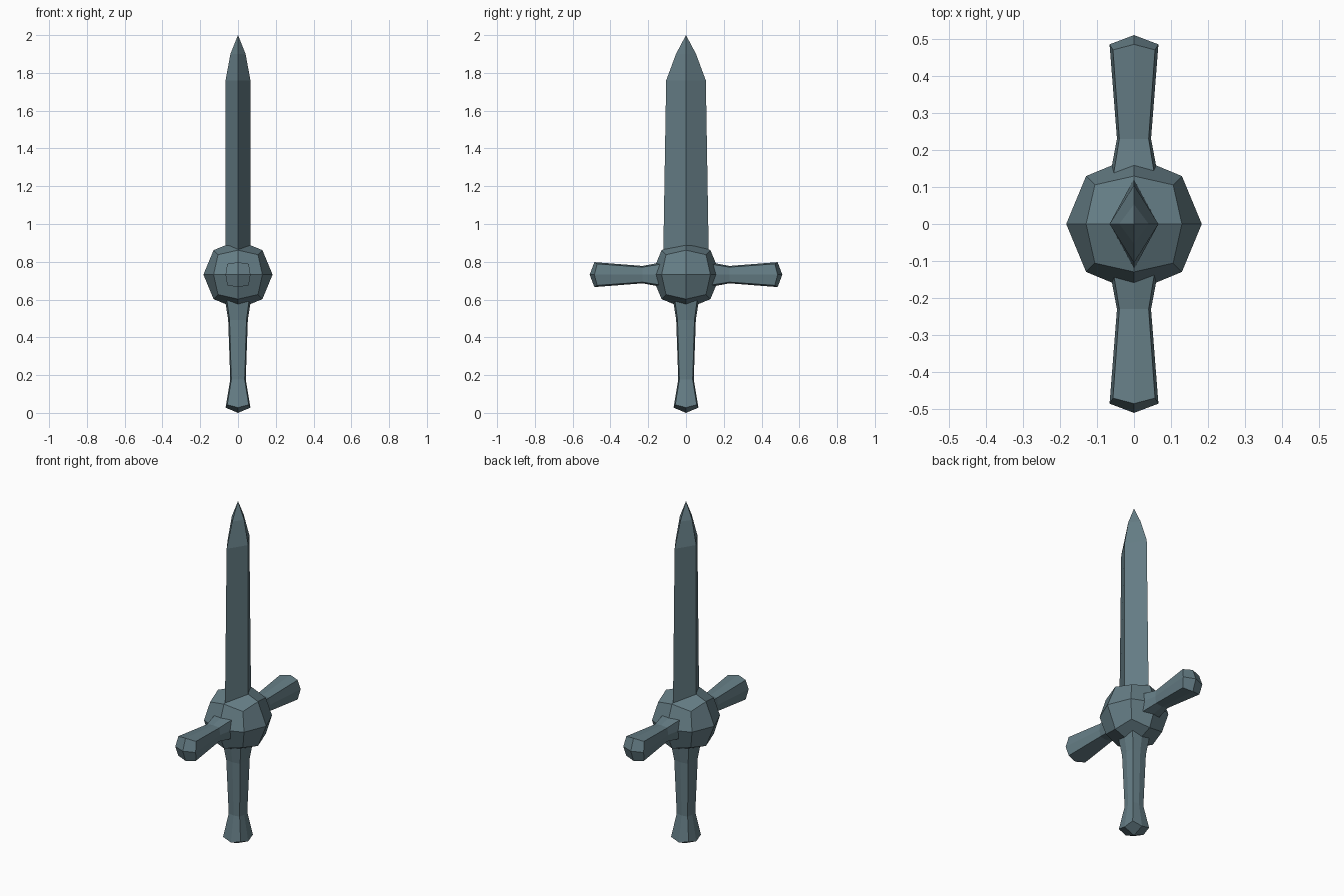
import bpy, bmesh
from mathutils import Matrix, Vector

cube = bpy.data.objects.get("Cube")
if cube:
    bpy.data.objects.remove(cube, do_unlink=True)

steel = bpy.data.materials.new("slate_steel")
steel.use_nodes = True
colour = (0.13, 0.205, 0.235, 1)
steel.diffuse_color = colour
steel.node_tree.nodes["Principled BSDF"].inputs["Base Color"].default_value = colour

HUB = Vector((0, 0, 0.732))


def finish(bm, name, matrix):
    bm.transform(matrix)
    bmesh.ops.recalc_face_normals(bm, faces=bm.faces)
    mesh = bpy.data.meshes.new(name)
    bm.to_mesh(mesh)
    bm.free()
    mesh.materials.append(steel)
    obj = bpy.data.objects.new(name, mesh)
    bpy.context.collection.objects.link(obj)


def loft(bm, rings):
    """Join successive rings of points with quads; return the vertex rings."""
    loops = [[bm.verts.new(p) for p in ring] for ring in rings]
    for a, b in zip(loops, loops[1:]):
        n = len(a)
        for i in range(n):
            bm.faces.new((a[i], a[(i + 1) % n], b[(i + 1) % n], b[i]))
    return loops


def cap_point(bm, loop, point, step=1):
    """Close a ring onto one point, with triangles or corner quads."""
    tip = bm.verts.new(point)
    n = len(loop)
    for i in range(0, n, step):
        bm.faces.new([loop[(i + k) % n] for k in range(step + 1)] + [tip])


def flared_bar(name, profile, end, matrix):
    """Bulged square bar along +z with a faceted rounded end."""
    square = [(1, 0), (1, 1), (0, 1), (-1, 1), (-1, 0), (-1, -1), (0, -1), (1, -1)]
    rings = []
    for z, r, drop in profile:
        ring = []
        for x, y in square:
            corner = x != 0 and y != 0
            s = r * (0.86 if corner else 1)
            ring.append((x * s, y * s, z - (drop if corner else 0)))
        rings.append(ring)
    bm = bmesh.new()
    loops = loft(bm, rings)
    bm.faces.new(loops[0])
    # each end quad runs edge middle, corner, edge middle, centre
    cap_point(bm, loops[-1], (0, 0, end), 2)
    finish(bm, name, matrix)


# Hub: a subdivided cube pushed out to a sphere
bm = bmesh.new()
bmesh.ops.create_cube(bm, size=2)
bmesh.ops.subdivide_edges(bm, edges=bm.edges[:], cuts=1, use_grid_fill=True)
for v in bm.verts:
    v.co = v.co.normalized() * 0.183
finish(bm, "hub", Matrix.Translation(HUB))

# Blade: diamond section tapering to a point
bm = bmesh.new()
blade = [(0.74, 0.066, 0.122), (1.76, 0.066, 0.105), (1.9, 0.04, 0.053)]
loops = loft(bm, [[(w, 0, z), (0, d, z), (-w, 0, z), (0, -d, z)] for z, w, d in blade])
bm.faces.new(loops[0])
cap_point(bm, loops[-1], (0, 0, 2))
finish(bm, "blade", Matrix.Identity(4))

# Crossguard arms, pointing forward and back
arm = [(0.08, 0.07, 0), (0.14, 0.063, 0), (0.23, 0.046, 0), (0.485, 0.066, 0.015)]
for name, turn in (("guard_arm_front", 1.5707963), ("guard_arm_back", -1.5707963)):
    flared_bar(name, arm, 0.51, Matrix.Translation(HUB) @ Matrix.Rotation(turn, 4, "X"))

# Grip, pointing down from the hub
grip = [(0.08, 0.07, 0), (0.15, 0.066, 0), (0.24, 0.052, 0),
        (0.555, 0.041, 0), (0.704, 0.066, 0.015)]
flared_bar("grip", grip, 0.732,
           Matrix.Translation(HUB) @ Matrix.Rotation(3.1415927, 4, "X"))
